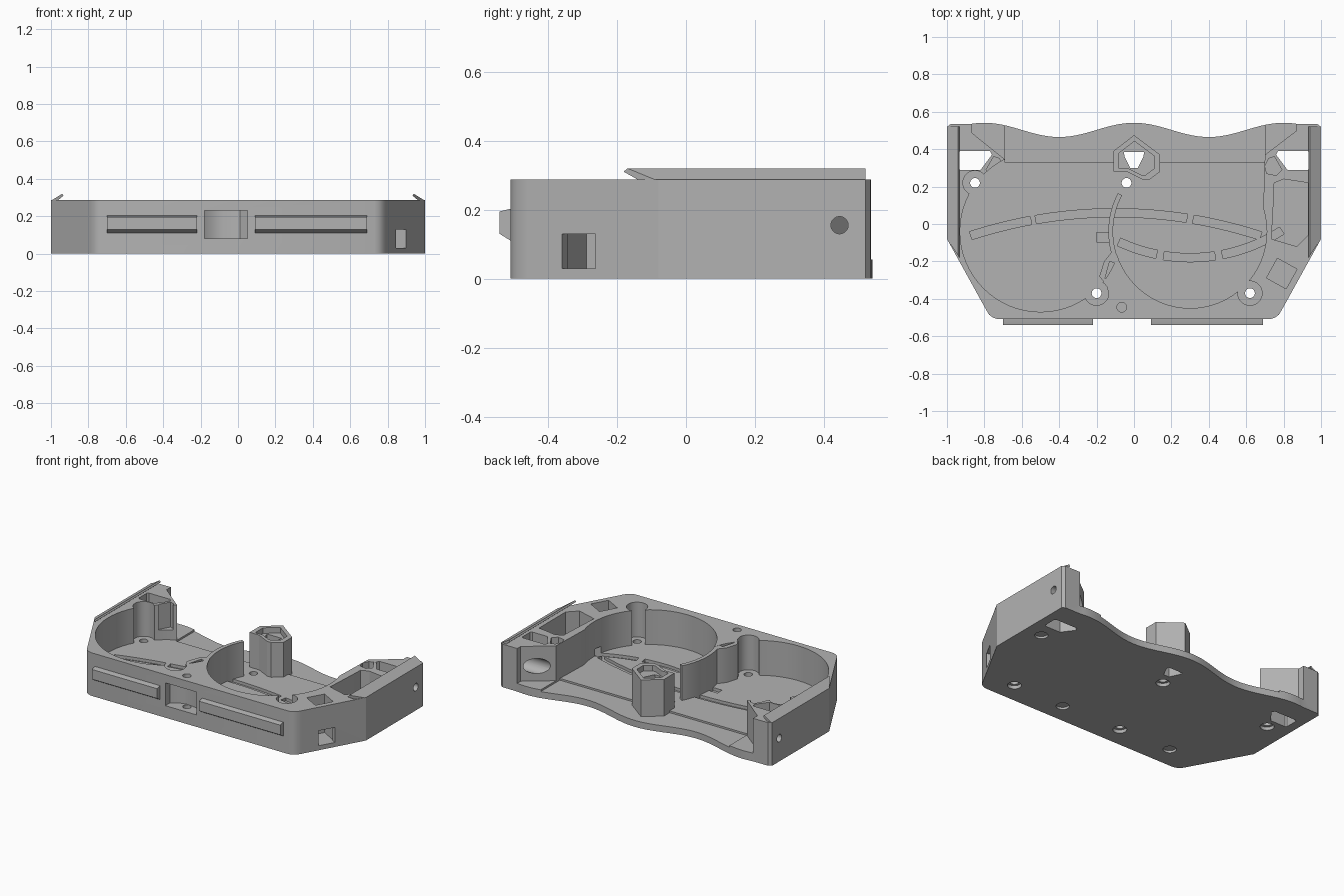
import bpy, bmesh, math
from mathutils import Matrix, Vector

if "Cube" in bpy.data.objects:
    bpy.data.objects.remove(bpy.data.objects["Cube"], do_unlink=True)

grey = bpy.data.materials.new("plain grey")
grey.use_nodes = True
colour = (0.45, 0.45, 0.45, 1)
grey.diffuse_color = colour
grey.node_tree.nodes["Principled BSDF"].inputs["Base Color"].default_value = colour

TOP, FLOOR = 0.287, 0.055
ALONG_X = Matrix(((0, 0, 1, 0), (1, 0, 0, 0), (0, 1, 0, 0), (0, 0, 0, 1)))
ALONG_Y = Matrix(((1, 0, 0, 0), (0, 0, 1, 0), (0, 1, 0, 0), (0, 0, 0, 1)))


def prism(name, points, low, high, matrix=None):
    """Extrude a flat outline from low to high along local z."""
    bm = bmesh.new()
    face = bm.faces.new([bm.verts.new((p[0], p[1], low)) for p in points])
    new = bmesh.ops.extrude_face_region(bm, geom=[face])["geom"]
    lifted = [v for v in new if isinstance(v, bmesh.types.BMVert)]
    bmesh.ops.translate(bm, verts=lifted, vec=(0, 0, high - low))
    if matrix:
        bm.transform(matrix)
    bmesh.ops.recalc_face_normals(bm, faces=bm.faces)
    mesh = bpy.data.meshes.new(name)
    bm.to_mesh(mesh)
    bm.free()
    mesh.materials.append(grey)
    obj = bpy.data.objects.new(name, mesh)
    bpy.context.collection.objects.link(obj)
    return obj


def arc(cx, cy, r, start, end, n=24):
    steps = [math.radians(start + (end - start) * i / n) for i in range(n + 1)]
    return [(cx + r * math.cos(a), cy + r * math.sin(a)) for a in steps]


def circle(cx, cy, r, n=32):
    return arc(cx, cy, r, 0, 360, n)[:-1]


def rect(x0, x1, y0, y1):
    return [(x0, y0), (x1, y0), (x1, y1), (x0, y1)]


def mirror(points):
    return [(-x, y) for x, y in points]


def cut(target, points, low, high, matrix=None):
    """Subtract a prism from the target and discard the cutter."""
    tool = prism("cutter", points, low, high, matrix)
    tool.hide_render = True
    mod = target.modifiers.new("cut", "BOOLEAN")
    mod.operation, mod.solver, mod.object = "DIFFERENCE", "EXACT", tool
    bpy.context.view_layer.objects.active = target
    bpy.ops.object.modifier_apply(modifier=mod.name)
    bpy.data.objects.remove(tool, do_unlink=True)


# Tray body: wavy back, angled front corners
side = [(0.98, 0.535), (1, 0.52), (1, -0.08), (0.79, -0.46),
        (0.775, -0.485), (0.755, -0.5), (0.73, -0.508)]
wave = []
for i in range(73):
    x = -0.87 + 1.74 * i / 72
    wave.append((x, 0.503 + 0.038 * math.cos(2 * math.pi * x / 0.8)))
tray = prism("tray_body", wave + side + mirror(side)[::-1], 0, TOP)

# Two round chambers with screw lobes
cut(tray, circle(-0.5, -0.04, 0.43, 64), FLOOR, 0.4)
cut(tray, circle(0.3, -0.04, 0.41, 64), FLOOR, 0.4)
screws = [(-0.85, 0.22), (-0.2, -0.37), (0.62, -0.37), (-0.04, 0.22)]
for x, y in screws[:3]:
    cut(tray, circle(x, y, 0.065), FLOOR, 0.4)

# Open rear area between the corner blocks
rear = [(-0.87, 0.6), (-0.87, 0.49), (-0.69, 0.345), (-0.68, 0.26), (-0.74, 0.245),
        (-0.83, 0.16), (-0.8, 0.05), (0.69, 0.05), (0.7, 0.37), (0.87, 0.5), (0.87, 0.6)]
cut(tray, rear, FLOOR, 0.4)
cut(tray, rect(-0.69, 0.7, 0.33, 0.6), FLOOR - 0.012, 0.1)

# Corner blocks: drain openings, pockets, screw access and end bores
drain = [(0.77, 0.39), (0.93, 0.39), (0.94, 0.38), (0.94, 0.3),
         (0.93, 0.29), (0.82, 0.29), (0.76, 0.37)]
for s in (1, -1):
    cut(tray, [(s * x, y) for x, y in drain], -0.1, 0.4)
    cut(tray, circle(0.44, 0.155, 0.05), min(s * 0.6, s * 0.96), max(s * 0.6, s * 0.96), ALONG_X)
    cut(tray, circle(0.445, 0.155, 0.025), min(s * 0.9, s * 1.1), max(s * 0.9, s * 1.1), ALONG_X)
    for z in (0.075, 0.212):
        cut(tray, circle(s * 0.935, z, 0.05), 0.495, 0.6, ALONG_Y)
    cut(tray, [(s * x, y) for x, y in
               ((0.72, 0.35), (0.7, 0.31), (0.71, 0.27), (0.76, 0.26), (0.79, 0.29), (0.75, 0.36))],
        0.12, 0.4)

# Side pocket and angled connector shaft on the left wall
cut(tray, [(0.75, 0.22), (0.8, 0.24), (0.93, 0.22), (0.93, -0.06), (0.87, -0.12),
           (0.735, -0.08), (0.745, 0.1)], FLOOR, 0.4)
turn = Matrix.Translation((0.79, -0.265, 0)) @ Matrix.Rotation(math.radians(-29), 4, "Z")
cut(tray, rect(-0.06, 0.06, -0.06, 0.06), 0.03, 0.4, turn)
cut(tray, rect(0, 0.2, -0.055, 0.055), 0.03, 0.13, turn)

# Curved front recess with a drain hole
cut(tray, [(-0.18, -0.6), (0.05, -0.6), (0.05, -0.47), (0.01, -0.43),
           (-0.08, -0.415), (-0.14, -0.43), (-0.18, -0.46)], 0.08, 0.232)
cut(tray, circle(-0.065, -0.445, 0.026), 0.04, 0.4)

# Long curved grooves in the floor
grooves = [(-0.1, -2.44, 2.5, 108, 100.4), (-0.1, -2.44, 2.5, 99.8, 81.2), (-0.1, -2.44, 2.5, 80.4, 71.9),
           (0.3, 0.72, 0.9, 245, 258.5), (0.3, 0.72, 0.9, 261, 278.5), (0.3, 0.72, 0.9, 281, 303)]
for cx, cy, r, a, b in grooves:
    cut(tray, arc(cx, cy, r - 0.022, a, b) + arc(cx, cy, r + 0.022, b, a), FLOOR - 0.02, 0.1)
cut(tray, rect(-0.2, -0.125, -0.095, -0.045), FLOOR - 0.02, 0.1)

# Screw holes with countersunk undersides, and blind sockets below
for x, y in screws:
    cut(tray, circle(x, y, 0.026), -0.1, 0.1)
    cut(tray, circle(x, y, 0.042), -0.1, 0.022)
for x, y in ((0.88, 0.19), (0.24, -0.375), (-0.58, -0.36)):
    cut(tray, circle(x, y, 0.04), -0.1, 0.015)

# Curved divider between the chambers
divider = prism("chamber_divider",
                arc(0.3, -0.04, 0.412, 152, 236) +
                [(0.05, -0.49), (-0.18, -0.49), (-0.15, -0.43), (-0.135, -0.38),
                 (-0.145, -0.33), (-0.185, -0.28), (-0.16, -0.2)] +
                arc(0.3, -0.04, 0.437, 195, 152), FLOOR - 0.02, TOP - 0.001)
cut(divider, [(-0.13, -0.2), (-0.1, -0.21), (-0.06, -0.3), (-0.11, -0.34), (-0.155, -0.29)], 0.15, 0.4)
cut(divider, [(-0.25, -0.6), (0.06, -0.6), (0.05, -0.46), (0.01, -0.43),
              (-0.08, -0.415), (-0.14, -0.43), (-0.25, -0.46)], 0, 0.232)
cut(divider, circle(-0.065, -0.445, 0.026), 0.04, 0.4)

# Centre post with a recessed top and a through opening
ring = [(0, 0.475), (0.14, 0.37), (0.14, 0.28), (0.08, 0.235), (0.05, 0.235),
        (-0.04, 0.28), (-0.11, 0.28), (-0.11, 0.39)]
post = prism("centre_post", ring, 0.03, TOP)
cut(post, [(0.01 + (x - 0.01) * 0.75, 0.345 + (y - 0.345) * 0.75) for x, y in ring], 0.25, 0.4)
opening = [(-0.055, 0.385), (0.055, 0.385), (0.05, 0.36), (0.02, 0.3), (-0.02, 0.3), (-0.05, 0.36)]
for part in (post, tray):
    cut(part, opening, -0.1, 0.4)

# Front rails with a sloped underside
for name, x0, x1 in (("front_rail_right", -0.7, -0.22), ("front_rail_left", 0.09, 0.69)):
    prism(name, [(-0.5, 0.105), (-0.508, 0.11), (-0.54, 0.13), (-0.54, 0.195),
                 (-0.508, 0.203), (-0.5, 0.203)], x0, x1, ALONG_X)

# Sloping lips along the top of both sides
for s, name in ((1, "side_lip_left"), (-1, "side_lip_right")):
    lip = prism(name, [(s * x, z) for x, z in
                       ((1, 0.283), (0.94, 0.32), (0.933, 0.31), (0.965, 0.283))], -0.08, 0.52, ALONG_Y)
    for v in lip.data.vertices:
        if v.co.y < 0:
            v.co.y -= (1 - abs(v.co.x)) * 1.5

# Smooth the curved walls and keep the edges sharp
for obj in bpy.context.view_layer.objects:
    obj.select_set(obj.type == "MESH" and grey.name in obj.data.materials)
bpy.context.view_layer.objects.active = tray
bpy.ops.object.shade_smooth_by_angle(angle=math.radians(25))
